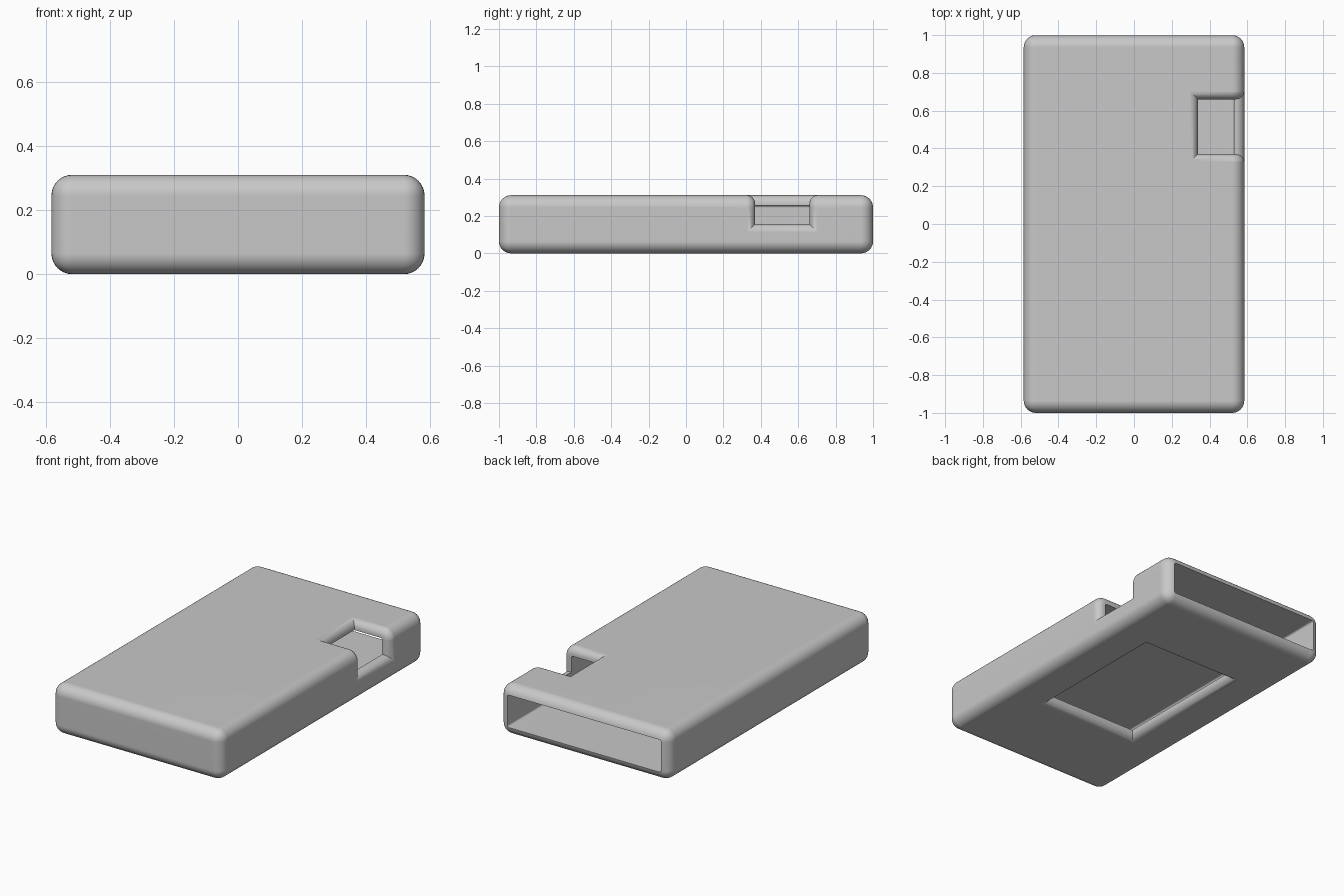
import bpy, bmesh
from math import sin, cos, pi
from mathutils import Vector

if "Cube" in bpy.data.objects:
    bpy.data.objects.remove(bpy.data.objects["Cube"], do_unlink=True)

HALF_X, HALF_Y, HEIGHT = 0.584, 1.0, 0.311
WALL = 0.055      # shell thickness
ROUND = 0.065     # outer edge radius
LIP = 0.045       # roundover on the openings
STEPS = 8

grey = bpy.data.materials.new("light grey")
grey.use_nodes = True
colour = (0.58, 0.58, 0.58, 1)
grey.diffuse_color = colour
grey.node_tree.nodes["Principled BSDF"].inputs["Base Color"].default_value = colour


def finish(name, bm):
    bmesh.ops.recalc_face_normals(bm, faces=bm.faces)
    mesh = bpy.data.meshes.new(name)
    bm.to_mesh(mesh)
    bm.free()
    mesh.materials.append(grey)
    obj = bpy.data.objects.new(name, mesh)
    bpy.context.collection.objects.link(obj)
    return obj


def rounded_box(name, low, high, radius, segments):
    low, high = Vector(low), Vector(high)
    bm = bmesh.new()
    bmesh.ops.create_cube(bm, size=1)
    bmesh.ops.scale(bm, vec=high - low, verts=bm.verts)
    bmesh.ops.translate(bm, vec=(low + high) / 2, verts=bm.verts)
    bmesh.ops.bevel(bm, geom=bm.edges[:], offset=radius, segments=segments,
                    profile=0.5, affect='EDGES')
    return finish(name, bm)


def flared_cutter(name, path, y0, y1, end_depth):
    """Loft strips inward; path(depth, flare) gives each strip's x, z line."""
    layers = [(-0.03, LIP), (-0.0007, LIP)]
    for i in range(1, STEPS + 1):
        a = i / STEPS * pi / 2
        layers.append((LIP * (1 - cos(a)), LIP * (1 - sin(a))))
    layers.append((end_depth, 0))
    bm = bmesh.new()
    rings = []
    for depth, flare in layers:
        line = path(depth, flare)
        near = [bm.verts.new((x, y0 - flare, z)) for x, z in line]
        far = [bm.verts.new((x, y1 + flare, z)) for x, z in line]
        rings.append(near + far[::-1])
    n = len(rings[0])
    for a, b in zip(rings, rings[1:]):
        for i in range(n):
            j = (i + 1) % n
            bm.faces.new((a[i], a[j], b[j], b[i]))
    for ring in (rings[0], rings[-1]):
        for i in range(n // 2 - 1):
            bm.faces.new((ring[i], ring[i + 1], ring[n - 2 - i], ring[n - 1 - i]))
    return finish(name, bm)


def notch_path(depth, flare):
    # Across the top, round the upper edge and down the side
    cx, cz, r = HALF_X - ROUND, HEIGHT - ROUND, ROUND - depth
    arc = [(cx + r * sin(i / STEPS * pi / 2), cz + r * cos(i / STEPS * pi / 2))
           for i in range(STEPS + 1)]
    return [(0.338 - flare, HEIGHT - depth)] + arc + [(HALF_X - depth, 0.156 - flare)]


def window_path(depth, flare):
    return [(-0.315 - flare, depth), (0.315 + flare, depth)]


# Outer shell
case = rounded_box("case", (-HALF_X, -HALF_Y, 0), (HALF_X, HALF_Y, HEIGHT), ROUND, STEPS)

# Hollow open at the back, corner notch, and window in the underside
cutters = [
    rounded_box("cavity_cutter", (WALL - HALF_X, WALL - HALF_Y, WALL),
                (HALF_X - WALL, HALF_Y + 0.2, HEIGHT - WALL), 0.012, 3),
    flared_cutter("notch_cutter", notch_path, 0.37, 0.66, 0.062),
    flared_cutter("window_cutter", window_path, -0.39, 0.49, 0.08),
]

bpy.ops.object.select_all(action='DESELECT')
bpy.context.view_layer.objects.active = case
case.select_set(True)
for cutter in cutters:
    cutter.hide_render = True
    mod = case.modifiers.new("cut", 'BOOLEAN')
    mod.operation = 'DIFFERENCE'
    mod.solver = 'EXACT'
    mod.object = cutter
    bpy.ops.object.modifier_apply(modifier=mod.name)
for cutter in cutters:
    bpy.data.objects.remove(cutter, do_unlink=True)

# Smooth roundovers with flat main faces
bpy.ops.object.shade_smooth_by_angle(angle=0.6)
weighted = case.modifiers.new("flat_faces", 'WEIGHTED_NORMAL')
weighted.keep_sharp = True
